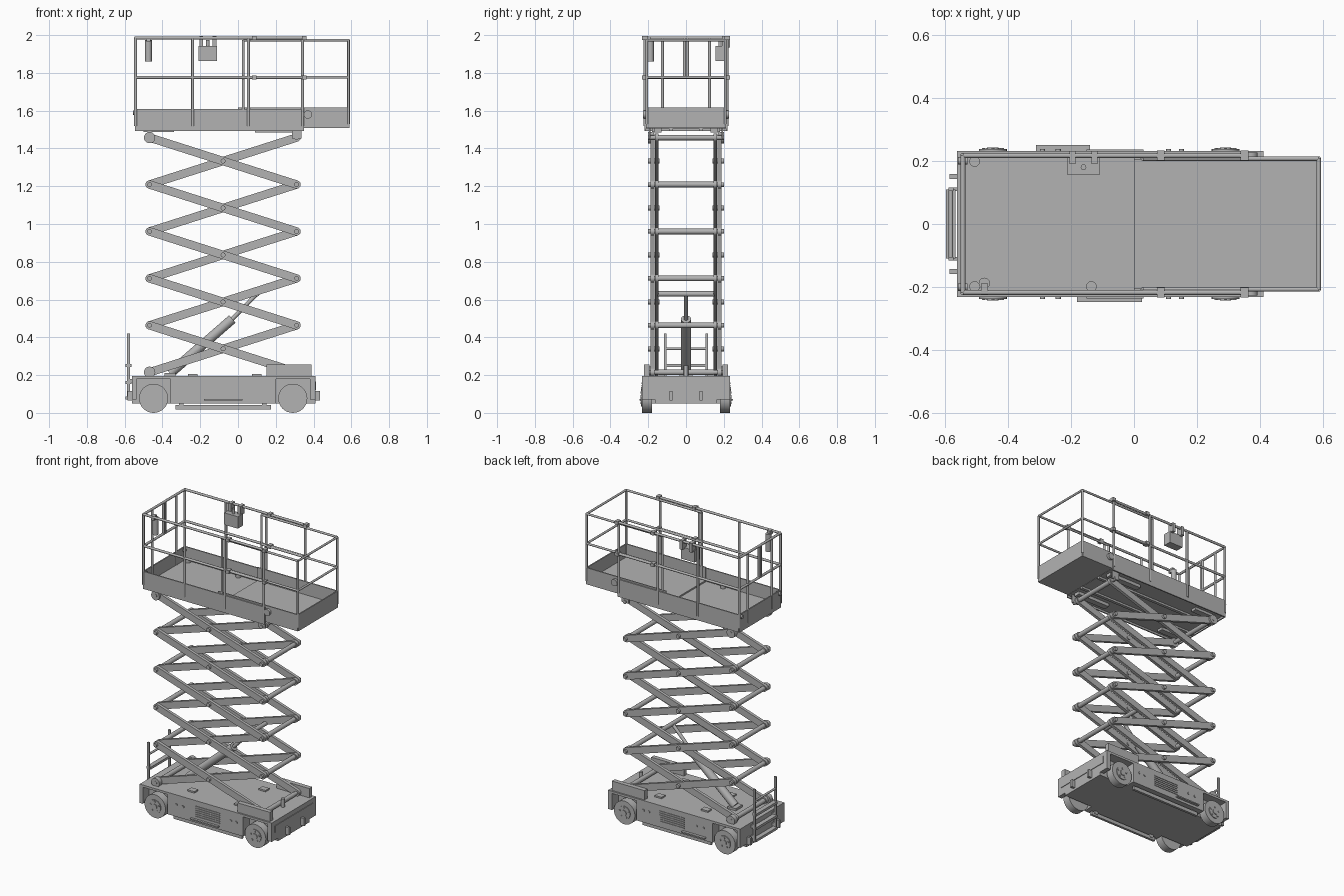
import bpy, bmesh, math
from mathutils import Vector, Matrix

if "Cube" in bpy.data.objects:
    bpy.data.objects.remove(bpy.data.objects["Cube"])

grey = bpy.data.materials.new("machine grey")
grey.use_nodes = True
colour = (.45, .45, .45, 1)
grey.diffuse_color = colour
grey.node_tree.nodes["Principled BSDF"].inputs["Base Color"].default_value = colour


def around(centre, half):
    """Range of the given half width about a centre."""
    return centre - half, centre + half


class Part:
    """Collects primitives into one named object."""

    def __init__(self, name):
        self.name, self.bm = name, bmesh.new()

    def box(self, x, y, z):
        low, high = Vector((x[0], y[0], z[0])), Vector((x[1], y[1], z[1]))
        size = Matrix.Diagonal((high - low).to_4d())
        size[3][3] = 1
        place = Matrix.Translation((low + high) / 2)
        bmesh.ops.create_cube(self.bm, size=1, matrix=place @ size)

    def rod(self, start, end, radius, sides=12):
        start, end = Vector(start), Vector(end)
        along = end - start
        turn = along.to_track_quat('Z', 'Y').to_matrix().to_4x4()
        place = Matrix.Translation((start + end) / 2)
        bmesh.ops.create_cone(self.bm, cap_ends=True, segments=sides, radius1=radius,
                              radius2=radius, depth=along.length, matrix=place @ turn)

    def rod_x(self, x, y, z, radius):
        self.rod((x[0], y, z), (x[1], y, z), radius)

    def rod_y(self, x, y, z, radius, sides=16):
        self.rod((x, y[0], z), (x, y[1], z), radius, sides)

    def rod_z(self, x, y, z, radius):
        self.rod((x, y, z[0]), (x, y, z[1]), radius)

    def link(self, start, end, radius, y):
        """Flat bar with round ends in the x-z plane."""
        start, end = Vector(start), Vector(end)
        heading = math.atan2(*reversed(end - start))
        verts = []
        for centre, turn in ((start, heading + math.pi / 2), (end, heading - math.pi / 2)):
            for step in range(9):
                angle = turn + math.pi * step / 8
                verts.append(self.bm.verts.new((centre.x + radius * math.cos(angle), y[0],
                                                centre.y + radius * math.sin(angle))))
        face = self.bm.faces.new(verts)
        grown = bmesh.ops.extrude_face_region(self.bm, geom=[face])["geom"]
        moved = [item for item in grown if isinstance(item, bmesh.types.BMVert)]
        bmesh.ops.translate(self.bm, verts=moved, vec=(0, y[1] - y[0], 0))

    def mirror(self):
        """Copies everything so far to the other side."""
        copied = bmesh.ops.duplicate(self.bm, geom=self.bm.faces[:])["geom"]
        verts = [item for item in copied if isinstance(item, bmesh.types.BMVert)]
        bmesh.ops.scale(self.bm, verts=verts, vec=(1, -1, 1))

    def done(self):
        bmesh.ops.recalc_face_normals(self.bm, faces=self.bm.faces)
        mesh = bpy.data.meshes.new(self.name)
        self.bm.to_mesh(mesh)
        self.bm.free()
        mesh.materials.append(grey)
        obj = bpy.data.objects.new(self.name, mesh)
        bpy.context.collection.objects.link(obj)
        bpy.ops.object.select_all(action='DESELECT')
        obj.select_set(True)
        bpy.context.view_layer.objects.active = obj
        bpy.ops.object.shade_smooth_by_angle(angle=math.radians(40))


# Shared levels and outlines
rear, nose, belly, deck, arch_top = -.56, .41, .05, .195, .18
skirt_in, skirt_out = .165, .232
rear_wheel, front_wheel, wheel_radius, arch = -.447, .29, .077, .09

# Chassis: core plus side skirts with square wheel arches
chassis = Part("chassis")
skirt_y = skirt_in, skirt_out
chassis.box((rear, nose), skirt_y, (arch_top, deck))
chassis.box((rear_wheel + arch, front_wheel - arch), skirt_y, (belly, arch_top))
chassis.box((rear, rear_wheel - arch), skirt_y, (.07, arch_top))
chassis.box((front_wheel + arch, nose), skirt_y, (.07, arch_top))
chassis.box((.15, .39), around(.207, .015), (deck, .257))
for x in (-.24, .1):
    chassis.box(around(x, .025), around(.13, .02), (deck, deck + .01))
for slat in range(6):
    chassis.box((-.15, .03), around(skirt_out, .004), around(.09 + slat / 75, .003))
for x in (-.29, -.24, .11, .15):
    chassis.rod_y(x, around(skirt_out, .005), .13, .008)
chassis.mirror()
chassis.box((rear, nose), around(0, skirt_in), (belly, deck))
chassis.box(around(nose, .004), around(0, .2), (.12, arch_top - .015))
chassis.rod_z(.33, 0, (deck, .25), .012)
chassis.done()

# Folding guards and ledges under the skirts
guards = Part("ground_guards")
guards.box((-.33, .175), around(.2, .008), (.018, .042))
for x in (-.3, .14):
    guards.box(around(x, .012), around(.195, .006), (.03, belly))
guards.mirror()
guards.box((-.18, .025), (-.247, -skirt_out), around(.07, .004))
guards.box((-.31, -.14), (skirt_out, .25), around(.07, .004))
guards.done()

# Tie-down lugs at both ends
lugs = Part("tie_down_lugs")
for x, y in ((nose, .08), (rear, .15)):
    lugs.box(around(x, .025), around(y, .008), around(.09, .025))
lugs.mirror()
lugs.done()

# Wheels with hubs and bolts
wheels = Part("wheels")
for x in (rear_wheel, front_wheel):
    wheels.rod_y(x, (arch_top, skirt_out), wheel_radius, wheel_radius, 32)
    wheels.rod_y(x, around(skirt_out, .005), wheel_radius, .044, 24)
    wheels.rod_y(x, around(skirt_out, .01), wheel_radius, .018)
    for bolt in range(5):
        spoke = Matrix.Rotation(math.tau * bolt / 5, 2) @ Vector((0, .031))
        wheels.rod_y(x + spoke.x, around(skirt_out, .009), wheel_radius + spoke.y, .006, 6)
wheels.mirror()
wheels.done()

# Entry ladder
ladder = Part("ladder")
ladder_x, ladder_half = -.58, .11
ladder.box(around(ladder_x, .008), around(ladder_half, .006), (.07, .42))
for z in (.1, .17):
    ladder.box((ladder_x, rear), around(ladder_half, .006), around(z, .01))
ladder.mirror()
for z in (.08, .16, .25):
    ladder.box(around(ladder_x, .015), around(0, ladder_half), around(z, .008))
ladder.rod_y(ladder_x, around(0, ladder_half), .34, .007)
ladder.done()

# Scissor stack: two crossing arms per level on each side
left_end, right_end, first, rise, levels = -.468, .31, .215, .2485, 5
middle = (left_end + right_end) / 2
arms, pins = Part("scissor_arms"), Part("scissor_pins")
pin_y = .14, .202
for level in range(levels):
    low = first + level * rise
    high = low + rise
    arms.link((left_end, high), (right_end, low), .022, around(.178, .01))
    arms.link((left_end, low), (right_end, high), .022, around(.155, .01))
    pins.rod_y(middle, pin_y, (low + high) / 2, .013)
joints = [(x, first + level * rise) for level in range(levels + 1) for x in (left_end, right_end)]
for x, z in joints:
    pins.rod_y(x, pin_y, z, .012)
arms.mirror()
pins.mirror()
for x, z in joints:
    pins.rod_y(x, around(0, .145), z, .015)
arms.done()
pins.done()

# Slide rollers, hinge brackets and underside slide pads
tray_low, tray_floor, tray_top, tray_half = 1.492, 1.52, 1.608, .217
rollers = Part("rollers_and_brackets")
for z in (first, first + levels * rise):
    rollers.rod_y(left_end, (.17, .2), z, .03, 20)
rollers.box(around(right_end, .025), around(.192, .004), (tray_low - .04, tray_floor))
rollers.box((.09, .33), around(.15, .02), (tray_low - .008, tray_floor))
rollers.box((-.5, -.34), around(.16, .02), (tray_low - .004, tray_floor))
rollers.mirror()
rollers.done()

# Lift cylinder with its foot and upper cross bar
lift = Part("lift_cylinder")
foot, sleeve_end, head = Vector((-.36, 0, .21)), Vector((-.03, 0, .497)), Vector((.1, 0, .63))
lift.rod(foot, sleeve_end, .026, 20)
lift.rod(sleeve_end, head, .011)
lift.rod_y(head.x, around(0, .15), head.z, .014)
lift.box(around(foot.x, .03), around(0, .035), (deck, foot.z))
lift.done()

# Main platform tray
tray = Part("main_platform")
tray_rear, tray_front, board = -.542, .35, .004
tray.box((tray_rear, tray_front), around(tray_half, board), (tray_low, tray_top))
tray.rod_y(tray_front + .02, around(tray_half, .01), 1.58, .022)
tray.rod_x(around(tray_rear, .015), .2, 1.59, .012)
tray.box((tray_rear, tray_front), around(.08, .01), (tray_low, tray_floor))
tray.mirror()
tray.box((tray_rear, tray_front), around(0, tray_half), (tray_floor - .015, tray_floor))
tray.box(around(tray_rear, board), around(0, tray_half), (tray_low, tray_top))
tray.done()

# Sliding extension tray with a floor hatch
slide = Part("extension_platform")
slide_end, slide_half, slide_floor = .585, .207, 1.53
slide_z = 1.507, 1.617
slide.box((0, slide_end), around(slide_half, board), slide_z)
slide.mirror()
slide.box((0, slide_end), around(0, slide_half), (slide_z[0], slide_floor))
slide.box(around(slide_end, board), around(0, slide_half), slide_z)
slide.box((.49, .535), (.105, .16), around(slide_floor, board))
slide.done()

# Main guard rails with clamps and the entry gate
top, mid, tube = 1.985, 1.776, .008
rails = Part("main_guard_rails")
for z in (top, mid):
    rails.rod_x((tray_rear, tray_front), tray_half, z, tube)
    rails.rod_y(tray_rear, (0, tray_half), z, tube)
    for x in (.085, tray_front):
        rails.box(around(x, .012), around(tray_half, .016), around(z, .011))
for x in (tray_rear, -.24, .055, tray_front - tube):
    rails.rod_z(x, tray_half, (tray_floor, top), tube)
rails.rod_z(tray_rear, .125, (tray_floor, top), tube)
rails.rod_z(tray_rear, tube, (mid, top), tube)
rails.mirror()
rails.done()

# Extension guard rails
slide_rails = Part("extension_guard_rails")
slide_top, slide_start, thin = top - .012, .028, .007
for z in (slide_top, mid):
    slide_rails.rod_x((slide_start, slide_end), slide_half, z, thin)
    slide_rails.rod_y(slide_end, (0, slide_half), z, thin)
for x in (slide_start, slide_end):
    slide_rails.rod_z(x, slide_half, (slide_floor, slide_top), thin)
slide_rails.mirror()
slide_rails.done()

# Control box hung on the rail
control = Part("control_box")
control.box(around(-.16, .05), (.155, .21), (1.863, 1.942))
for x in (-.195, -.125):
    control.box(around(x, .01), (.19, .232), (1.935, top + .01))
control.rod_z(-.16, .18, (1.94, 1.975), .009)
control.done()

# Document tube and harness anchors
document = Part("document_tube")
document.rod_z(-.474, -.188, (1.86, 1.975), .018)
document.box(around(-.474, .011), (-.222, -.188), (top - .02, top + tube))
document.done()
anchors = Part("harness_anchors")
for x in (-.505, -.135):
    anchors.rod_z(x, .198, (tray_floor, tray_floor + .02), .017)
anchors.mirror()
anchors.done()
